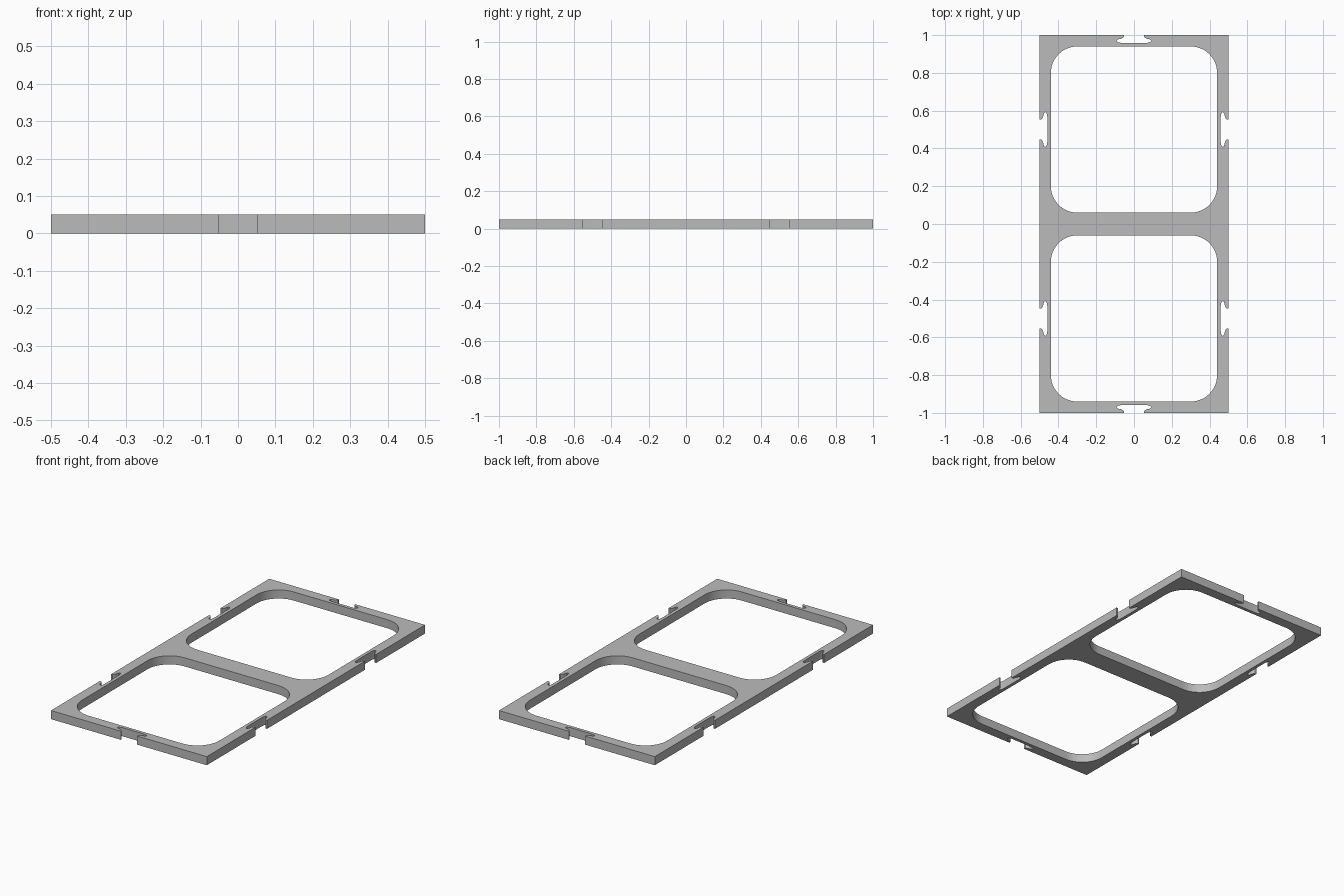
import bpy
import bmesh
from math import cos, sin, pi
from mathutils import Vector

cube = bpy.data.objects.get("Cube")
if cube:
    bpy.data.objects.remove(cube, do_unlink=True)

HALF_X, HALF_Y, THICK = 0.5, 1.0, 0.05

grey = bpy.data.materials.new("plain grey")
grey.use_nodes = True
colour = (0.5, 0.5, 0.5, 1)
grey.diffuse_color = colour
grey.node_tree.nodes["Principled BSDF"].inputs["Base Color"].default_value = colour

# Half of a clip notch: distance from its centre along the edge, depth into the frame
half_notch = [(0.052, 0), (0.053, 0.009), (0.058, 0.014), (0.068, 0.019), (0.082, 0.022),
              (0.089, 0.025), (0.092, 0.030), (0.089, 0.035), (0.080, 0.039), (0.068, 0.041)]
notch = [(-u, d) for u, d in half_notch] + [(u, d) for u, d in reversed(half_notch)]


def edge_with_notches(start, end, centres):
    """Outline points from one corner towards the next, dipping inwards at each notch."""
    start, end = Vector(start), Vector(end)
    along = (end - start).normalized()
    inward = Vector((-along.y, along.x))
    points = [start]
    for c in centres:
        points += [start + along * (c + u) + inward * d for u, d in notch]
    return points


def rounded_window(cy, hx=0.44, hy=0.44, r=0.14, steps=12):
    """Outline of a rounded square opening centred on x = 0."""
    points = []
    for quarter, (sx, sy) in enumerate([(1, 1), (-1, 1), (-1, -1), (1, -1)]):
        for i in range(steps + 1):
            a = (quarter + i / steps) * pi / 2
            points.append((sx * (hx - r) + r * cos(a), cy + sy * (hy - r) + r * sin(a)))
    return points


# Outer border, with one notch on each short side and two on each long side
corners = [(-HALF_X, -HALF_Y), (HALF_X, -HALF_Y), (HALF_X, HALF_Y), (-HALF_X, HALF_Y)]
border = []
for i, corner in enumerate(corners):
    centres = [0.5] if i % 2 == 0 else [0.5, 1.5]
    border += edge_with_notches(corner, corners[(i + 1) % 4], centres)

# Fill the flat outline around the two windows, then extrude it to thickness
bm = bmesh.new()
for loop in (border, rounded_window(0.5), rounded_window(-0.5)):
    verts = [bm.verts.new((p[0], p[1], 0)) for p in loop]
    for a, b in zip(verts, verts[1:] + verts[:1]):
        bm.edges.new((a, b))
bmesh.ops.triangle_fill(bm, edges=bm.edges[:], use_beauty=True, normal=(0, 0, 1))
result = bmesh.ops.extrude_face_region(bm, geom=bm.faces[:], use_keep_orig=True)
top = [g for g in result["geom"] if isinstance(g, bmesh.types.BMVert)]
bmesh.ops.translate(bm, verts=top, vec=(0, 0, THICK))
bmesh.ops.recalc_face_normals(bm, faces=bm.faces[:])

mesh = bpy.data.meshes.new("double_window_frame")
bm.to_mesh(mesh)
bm.free()
mesh.materials.append(grey)
frame = bpy.data.objects.new("double_window_frame", mesh)
bpy.context.collection.objects.link(frame)

# Smooth the round corners and keep the rims sharp
bpy.ops.object.select_all(action="DESELECT")
frame.select_set(True)
bpy.context.view_layer.objects.active = frame
bpy.ops.object.shade_smooth_by_angle(angle=pi / 6)
